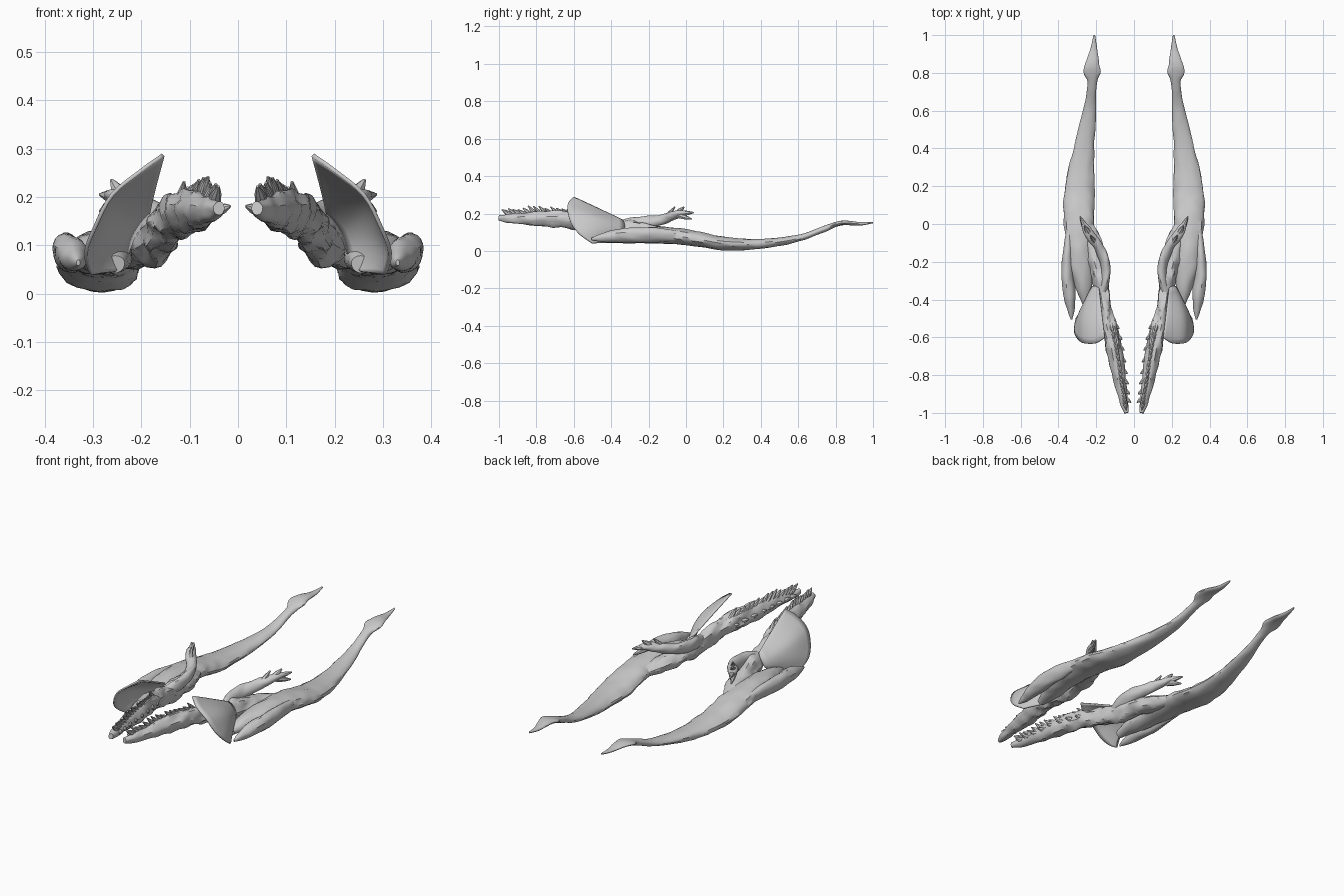
import bpy, bmesh, math, random
from mathutils import Vector, noise

if "Cube" in bpy.data.objects:
    bpy.data.objects.remove(bpy.data.objects["Cube"])

random.seed(4)


def spline(pts, n):
    """Catmull-Rom resampling of tuples of any length."""
    pts = [Vector(p) for p in pts]
    out = []
    for i in range(len(pts) - 1):
        p0, p1, p2 = pts[max(i - 1, 0)], pts[i], pts[i + 1]
        p3 = pts[min(i + 2, len(pts) - 1)]
        for k in range(n):
            t = k / n
            out.append(0.5 * (2 * p1 + (p2 - p0) * t + (2 * p0 - 5 * p1 + 4 * p2 - p3) * t * t
                              + (3 * p1 - p0 - 3 * p2 + p3) * t ** 3))
    return out + [pts[-1]]


def finish(bm, name, thick=0):
    bmesh.ops.recalc_face_normals(bm, faces=bm.faces)
    me = bpy.data.meshes.new(name)
    bm.to_mesh(me)
    bm.free()
    ob = bpy.data.objects.new(name, me)
    bpy.context.collection.objects.link(ob)
    if thick:
        s = ob.modifiers.new("thickness", 'SOLIDIFY')
        s.thickness = thick
        s.offset = 0
    m = ob.modifiers.new("other_side", 'MIRROR')
    m.use_mirror_merge = False
    return ob


def loft(name, stations, n=8, sides=20, rough=0.12):
    """Bone from stations (x, y, z, half width, half height, roll degrees)."""
    st = spline(stations, n)
    bm = bmesh.new()
    rings = []
    for i, s in enumerate(st):
        c = Vector(s[:3])
        t = Vector(st[min(i + 1, len(st) - 1)][:3]) - Vector(st[max(i - 1, 0)][:3])
        t.normalize()
        side = Vector((0, 0, 1)).cross(t).normalized()
        if side.x < 0:
            side = -side
        up = side.cross(t)
        if up.z < 0:
            up = -up
        r = math.radians(s[5])
        u, v = side * math.cos(r) + up * math.sin(r), up * math.cos(r) - side * math.sin(r)
        ring = []
        for k in range(sides):
            a = math.tau * k / sides
            d = u * math.cos(a) * s[3] + v * math.sin(a) * s[4]
            p = c + d
            # fibrous grooves stretched along the bone
            g = noise.noise(Vector((p.x * 45, p.y * 12, p.z * 45)))
            ring.append(bm.verts.new(c + d * (1 + rough * g)))
        rings.append(ring)
    for a, b in zip(rings, rings[1:]):
        for k in range(sides):
            j = (k + 1) % sides
            bm.faces.new((a[k], a[j], b[j], b[k]))
    bm.faces.new(rings[0])
    bm.faces.new(rings[-1])
    return finish(bm, name)


# long rear shaft with bulb and pointed tip
loft("rear_shaft", [
    (.21, 1.0, .152, .004, .004, 0), (.212, .93, .145, .018, .009, 0),
    (.22, .85, .15, .036, .012, 0), (.222, .80, .142, .045, .013, 0),
    (.222, .74, .118, .024, .016, 0), (.235, .6, .068, .034, .018, 0),
    (.265, .4, .038, .056, .027, 0), (.287, .2, .04, .076, .036, 0),
    (.292, .07, .062, .08, .04, 0), (.29, -.06, .08, .073, .043, 0),
    (.285, -.2, .085, .065, .043, 0), (.265, -.33, .075, .045, .035, 0),
    (.255, -.42, .06, .02, .018, 0)])

# outer pointed branch
loft("outer_branch", [
    (.335, .02, .075, .012, .02, 0), (.348, -.12, .085, .024, .036, -10),
    (.352, -.26, .085, .031, .042, -15), (.342, -.37, .08, .032, .036, -15),
    (.334, -.45, .07, .02, .022, -10), (.331, -.505, .064, .004, .006, 0)])

# tooth-bearing front jaw
jaw = [
    (.04, -1.0, .178, .012, .015, 0), (.055, -.94, .173, .022, .026, 0),
    (.08, -.8, .172, .033, .036, 0), (.112, -.62, .166, .042, .046, 0),
    (.147, -.47, .145, .036, .045, 0), (.168, -.35, .115, .036, .05, 0),
    (.18, -.25, .105, .046, .045, 0), (.215, -.12, .09, .05, .038, 0),
    (.25, 0, .075, .03, .025, 0)]
loft("tooth_jaw", jaw, rough=.3)

# twisted process curling back over the shaft
loft("twisted_process", [
    (.17, -.37, .13, .025, .03, 0), (.15, -.28, .145, .022, .035, 10),
    (.155, -.2, .155, .024, .034, 25), (.185, -.125, .168, .024, .03, 40),
    (.225, -.07, .188, .026, .023, 30), (.25, -.03, .2, .024, .016, 20),
    (.265, 0, .205, .014, .01, 10)])


# broken points and teeth
def spike(bm, base, tip, r):
    base, tip = Vector(base), Vector(tip)
    d = (tip - base).normalized()
    u = d.orthogonal().normalized()
    v = d.cross(u)
    rings = []
    for f, w in ((0, 1), (.55, .75), (1, .22)):
        c = base.lerp(tip, f)
        rings.append([bm.verts.new(c + (u * math.cos(a) + v * math.sin(a)) * r * w)
                      for a in [math.tau * k / 7 for k in range(7)]])
    for a, b in zip(rings, rings[1:]):
        for k in range(7):
            bm.faces.new((a[k], a[(k + 1) % 7], b[(k + 1) % 7], b[k]))
    bm.faces.new(rings[0])
    bm.faces.new(rings[-1])


bm = bmesh.new()
for b, t in (((.24, -.05, .2), (.262, -.01, .235)), ((.25, -.03, .2), (.285, .04, .205)),
             ((.25, -.04, .19), (.285, .03, .17)), ((.2, -.11, .17), (.23, -.06, .235))):
    spike(bm, b, t, .016)
finish(bm, "process_points")

bm = bmesh.new()
path = spline(jaw[1:5], 6)
for i, s in enumerate(path[:16]):
    h = .028 + .022 * random.random()
    p = Vector((s[0] - s[3] * .3, s[1], s[2] + s[4] * .6))
    spike(bm, p, p + Vector((-.008, -.045, h)), .013)
    if i % 2:
        q = Vector((s[0] - s[3] * .75, s[1], s[2]))
        spike(bm, q, q + Vector((-.024, -.02, .008)), .013)
finish(bm, "teeth")

# thin flared plate between base line and rim
rim = spline([(.155, -.6, .287), (.2, -.63, .255), (.26, -.632, .205), (.295, -.61, .14),
              (.315, -.565, .085), (.305, -.5, .04)], 4)
base = spline([(.185, -.34, .165), (.2, -.33, .145), (.215, -.33, .12), (.225, -.34, .095),
               (.235, -.37, .07), (.255, -.42, .045)], 4)
bm = bmesh.new()
rows = []
for j in range(11):
    t = j / 10
    bulge = .022 * math.sin(math.pi * t)
    row = []
    for i, (a, b) in enumerate(zip(base, rim)):
        w = math.sin(math.pi * i / (len(rim) - 1))
        row.append(bm.verts.new(Vector(a).lerp(Vector(b), t) + Vector((1, 0, .8)) * bulge * w))
    rows.append(row)
for a, b in zip(rows, rows[1:]):
    for k in range(len(a) - 1):
        bm.faces.new((a[k], a[k + 1], b[k + 1], b[k]))
finish(bm, "flared_plate", .008)

# smooth shading with crisp broken edges
for ob in bpy.context.collection.objects:
    ob.select_set(True)
    bpy.context.view_layer.objects.active = ob
bpy.ops.object.shade_smooth_by_angle(angle=math.radians(35))
